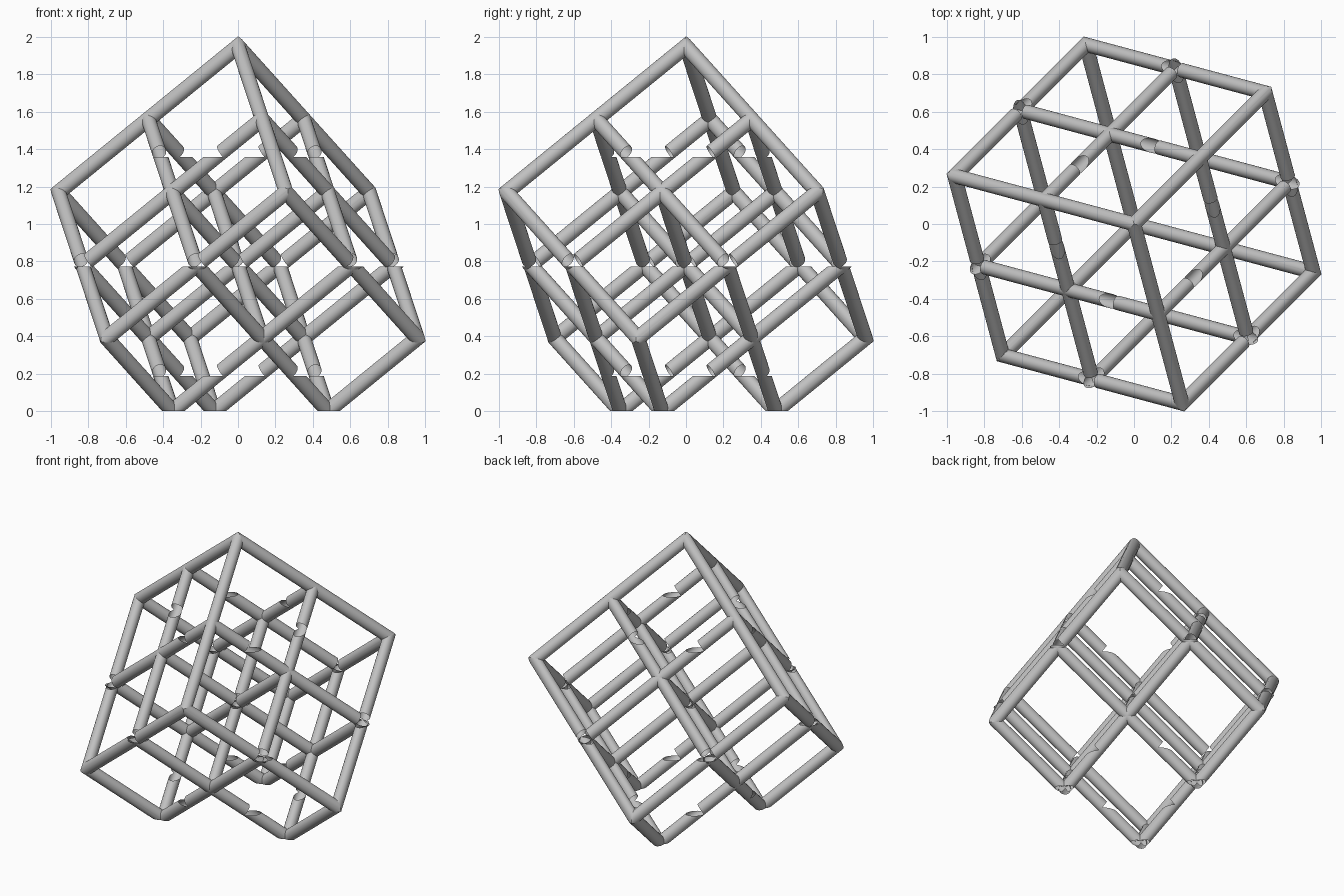
import bpy, bmesh, math
from itertools import product
from mathutils import Matrix, Vector

if "Cube" in bpy.data.objects:
    bpy.data.objects.remove(bpy.data.objects["Cube"])

REACH, DROP, MID = 0.4965, 0.39, 0.78   # cell step sideways, cell step down, centre height
RADIUS, SIDES = 0.0633, 24              # rod radius in cell units
GAP = 0.065                             # how far upper rods stop short of an open joint

# The three lattice directions run down and outward from the top corner
steps = [Vector((REACH * math.cos(math.radians(a)), REACH * math.sin(math.radians(a)), -DROP))
         for a in (165, 45, -75)]
to_world = Matrix.Translation((0, 0, MID)) @ Matrix(steps).transposed().to_4x4()

grey = bpy.data.materials.new("light_grey")
grey.use_nodes = True
colour = (0.53, 0.53, 0.53, 1)
grey.diffuse_color = colour
grey.node_tree.nodes["Principled BSDF"].inputs["Base Color"].default_value = colour


def clip(bm, point, normal):
    """Remove everything on the side the normal points to."""
    bmesh.ops.bisect_plane(bm, geom=bm.verts[:] + bm.edges[:] + bm.faces[:],
                           plane_co=point, plane_no=normal, clear_outer=True)


def tube(lattice, axis, start, end, corners=(), ceiling=None):
    """Add an open round rod along one lattice axis, mitred at the given corners."""
    direction = Vector([float(i == axis) for i in range(3)])
    bm = bmesh.new()
    bmesh.ops.create_cone(bm, cap_ends=False, segments=SIDES, radius1=RADIUS,
                          radius2=RADIUS, depth=(end - start).length)
    turn = direction.to_track_quat('Z', 'Y').to_matrix().to_4x4()
    bm.transform(Matrix.Translation((start + end) / 2) @ turn)
    for corner in corners:
        for other in range(3):
            if other != axis:
                normal = Vector((0, 0, 0))
                normal[axis], normal[other] = corner[axis], -corner[other]
                clip(bm, corner, normal)
    bm.transform(to_world)
    if ceiling is not None:
        clip(bm, (0, 0, ceiling), (0, 0, 1))
    clip(bm, (0, 0, 0), (0, 0, -1))
    piece = bpy.data.meshes.new("piece")
    bm.to_mesh(piece)
    bm.free()
    lattice.from_mesh(piece)
    bpy.data.meshes.remove(piece)


def height(point):
    return (to_world @ point).z - 0.008


# Three families of parallel rods, one object each
for axis, name in enumerate(("left_sloping_rods", "back_sloping_rods", "front_sloping_rods")):
    lattice = bmesh.new()
    along = Vector([float(i == axis) for i in range(3)])
    for node in product(range(3), repeat=3):
        level = sum(node)
        if node[axis] == 2 or level == 5:
            continue
        start = Vector(node) - Vector((1, 1, 1))
        end = start + along
        corners = [p.copy() for p in (start, end) if all(abs(v) > 0.5 for v in p)]
        # Extend past outer corners so the mitre forms a point
        first = start - along * (0.1 if start in corners else 0)
        last = end + along * (0.1 if end in corners else 0)
        ceiling = None
        if level == 2:
            last = end - along * GAP
        if level == 3:
            first = start - along * 0.15
            ceiling = height(start)
        # Face rods next to the top and bottom are broken half way
        if (level == 1 and node[axis] == 0) or (level == 4 and node[axis] == 1):
            middle = (start + end) / 2
            tube(lattice, axis, first, middle - along * GAP * 0.7, corners)
            tube(lattice, axis, middle - along * 0.15, last, corners, height(middle))
        else:
            tube(lattice, axis, first, last, corners, ceiling)
    mesh = bpy.data.meshes.new(name)
    lattice.to_mesh(mesh)
    lattice.free()
    mesh.materials.append(grey)
    rods = bpy.data.objects.new(name, mesh)
    bpy.context.collection.objects.link(rods)
    bpy.ops.object.select_all(action='DESELECT')
    bpy.context.view_layer.objects.active = rods
    rods.select_set(True)
    bpy.ops.object.shade_smooth_by_angle(angle=math.radians(35))
